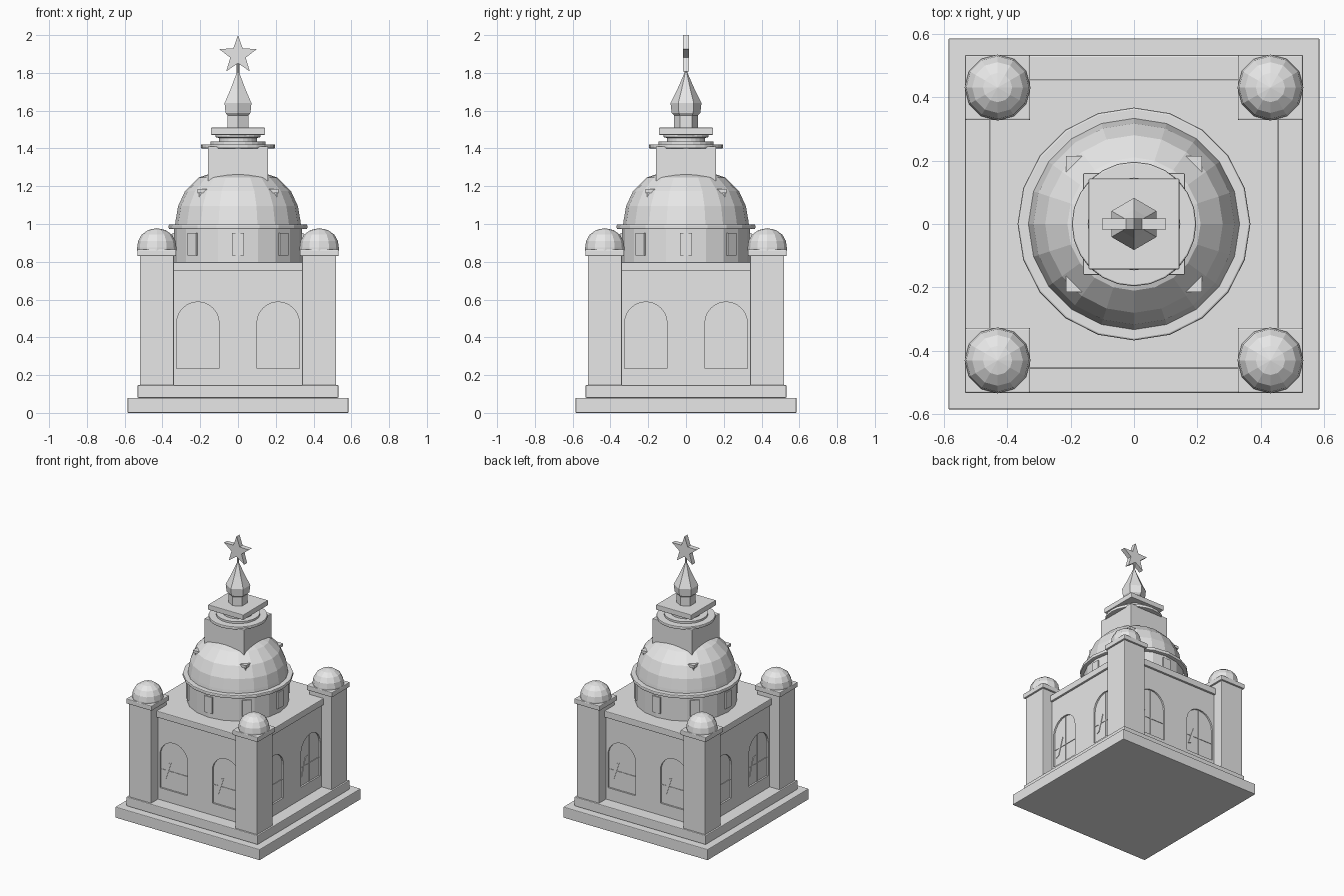
import bpy, bmesh, math
from mathutils import Matrix, Vector

if "Cube" in bpy.data.objects:
    bpy.data.objects.remove(bpy.data.objects["Cube"])

stone = bpy.data.materials.new("grey stone")
stone.diffuse_color = (0.8, 0.8, 0.8, 1)
stone.use_nodes = True
stone.node_tree.nodes["Principled BSDF"].inputs["Base Color"].default_value = stone.diffuse_color


def finish(name, bm, bevel=0.0):
    bmesh.ops.recalc_face_normals(bm, faces=bm.faces)
    me = bpy.data.meshes.new(name)
    bm.to_mesh(me)
    bm.free()
    me.materials.append(stone)
    ob = bpy.data.objects.new(name, me)
    bpy.context.collection.objects.link(ob)
    if bevel:
        mod = ob.modifiers.new("soft edge", "BEVEL")
        mod.width, mod.segments, mod.limit_method = bevel, 2, "ANGLE"
    return ob


def add_box(bm, x0, x1, y0, y1, z0, z1, mat=Matrix()):
    size = Matrix.Diagonal((x1 - x0, y1 - y0, z1 - z0, 1))
    mid = Matrix.Translation(((x0 + x1) / 2, (y0 + y1) / 2, (z0 + z1) / 2))
    bmesh.ops.create_cube(bm, size=1, matrix=mat @ mid @ size)


def slab(name, half, z0, z1, bevel=0.005):
    bm = bmesh.new()
    add_box(bm, -half, half, -half, half, z0, z1)
    return finish(name, bm, bevel)


def add_prism(bm, pts, y0, y1, mat=Matrix()):
    """Extrude an x-z outline between two y values."""
    a, b = ([bm.verts.new(mat @ Vector((x, y, z))) for x, z in pts] for y in (y0, y1))
    bm.faces.new(a)
    bm.faces.new(b[::-1])
    n = len(pts)
    for i in range(n):
        j = (i + 1) % n
        bm.faces.new((a[j], a[i], b[i], b[j]))


def lathe(name, profile, sides, x=0, y=0, bevel=0.0):
    """Turn an (r, z) profile; a zero radius closes to a point."""
    bm = bmesh.new()
    rings = []
    for r, z in profile:
        if r == 0:
            rings.append([bm.verts.new((x, y, z))] * sides)
            continue
        angles = [math.pi / 2 + 2 * math.pi * i / sides for i in range(sides)]
        rings.append([bm.verts.new((x + r * math.cos(t), y + r * math.sin(t), z)) for t in angles])
    for lo, hi in zip(rings, rings[1:]):
        for i in range(sides):
            j = (i + 1) % sides
            face = [lo[i], lo[j], hi[j], hi[i]]
            bm.faces.new(list(dict.fromkeys(face)))
    if profile[0][0]:
        bm.faces.new(rings[0][::-1])
    if profile[-1][0]:
        bm.faces.new(rings[-1])
    return finish(name, bm, bevel)


def turn(deg):
    return Matrix.Rotation(math.radians(deg), 4, "Z")


# Plinth steps, hall and roof band
slab("lower_step", 0.585, 0, 0.08)
slab("upper_step", 0.532, 0.08, 0.147)
walls = slab("walls", 0.44, 0.14, 0.76, 0)
slab("roof_band", 0.455, 0.75, 0.798)

# Arched window recesses, two on every side
W, SILL, SPRING, DEPTH, WALL = 0.1125, 0.235, 0.475, 0.012, 0.44
cut, bars = bmesh.new(), bmesh.new()
for side in range(4):
    for cx in (-0.2125, 0.2125):
        m = turn(90 * side) @ Matrix.Translation((cx, -WALL, 0))
        arc = [(W * math.cos(math.pi * i / 12), SPRING + W * math.sin(math.pi * i / 12))
               for i in range(13)]
        add_prism(cut, [(-W, SILL), (W, SILL)] + arc, -0.02, DEPTH, m)
        # glazing bars and slanted handle
        add_box(bars, -0.003, 0.003, DEPTH - 0.004, DEPTH + 0.01, SILL, 0.585, m)
        add_box(bars, -W, W, DEPTH - 0.004, DEPTH + 0.01, 0.365, 0.371, m)
        add_prism(bars, [(-0.093, 0.3), (-0.068, 0.31), (-0.026, 0.435), (-0.05, 0.425)],
                  DEPTH - 0.004, DEPTH + 0.005, m)
cutter = finish("window_cutter", cut)
cutter.hide_render = True
cutter.display_type = "WIRE"
mod = walls.modifiers.new("window recesses", "BOOLEAN")
mod.object, mod.operation, mod.solver = cutter, "DIFFERENCE", "EXACT"
finish("window_bars", bars)

# Corner pillars with caps and small domes
pillars, caps = bmesh.new(), bmesh.new()
for sx in (-1, 1):
    for sy in (-1, 1):
        cx, cy = 0.43 * sx, 0.43 * sy
        for bm, h, z0, z1 in ((pillars, 0.09, 0.14, 0.835), (caps, 0.103, 0.83, 0.866)):
            add_box(bm, cx - h, cx + h, cy - h, cy + h, z0, z1)
        lathe("pillar_dome", [(0.104, 0.86), (0.104, 0.875), (0.099, 0.91), (0.08, 0.944),
                              (0.046, 0.968), (0, 0.978)], 12, cx, cy)
finish("pillars", pillars, 0.004)
finish("pillar_caps", caps, 0.005)

# Drum, its eight windows, cornice and main dome
lathe("drum", [(0.34, 0.79), (0.34, 0.98)], 20)
bm = bmesh.new()
for k in range(8):
    add_box(bm, -0.031, 0.031, -0.346, -0.3, 0.832, 0.952, turn(45 * k))
finish("drum_windows", bm)
lathe("cornice", [(0.367, 0.973), (0.367, 0.998)], 20, bevel=0.006)
lathe("main_dome", [(0.334, 0.99), (0.33, 1.02), (0.317, 1.095), (0.28, 1.175),
                    (0.21, 1.245), (0.11, 1.28), (0, 1.288)], 20)

# Square lantern: its wide foot only shows at the corners of the dome
slab("lantern_foot", 0.206, 1.05, 1.17, 0)
slab("lantern_foot_edge", 0.215, 1.165, 1.185, 0)
slab("lantern", 0.16, 1.15, 1.41, 0.003)
lathe("lantern_disc", [(0.196, 1.4), (0.196, 1.422)], 24, bevel=0.005)
lathe("lantern_ring", [(0.146, 1.42), (0.146, 1.436)], 24)
lathe("lantern_neck", [(0.1, 1.43), (0.1, 1.455), (0.118, 1.46), (0.118, 1.475)], 24)
slab("lantern_top", 0.143, 1.472, 1.51, 0.004)

# Six-sided spire and rod
lathe("spire", [(0.064, 1.5), (0.064, 1.575), (0.076, 1.588), (0.082, 1.64),
                (0.045, 1.715), (0.008, 1.8)], 6)
lathe("star_rod", [(0.008, 1.79), (0.008, 1.87)], 8)

# Five-pointed star
bm = bmesh.new()
star = []
for i in range(10):
    r, t = (0.043 if i % 2 else 0.106), math.pi / 2 + math.pi * i / 5
    star.append((r * math.cos(t), 1.894 + r * math.sin(t)))
add_prism(bm, star, -0.017, 0.017)
finish("star", bm)
